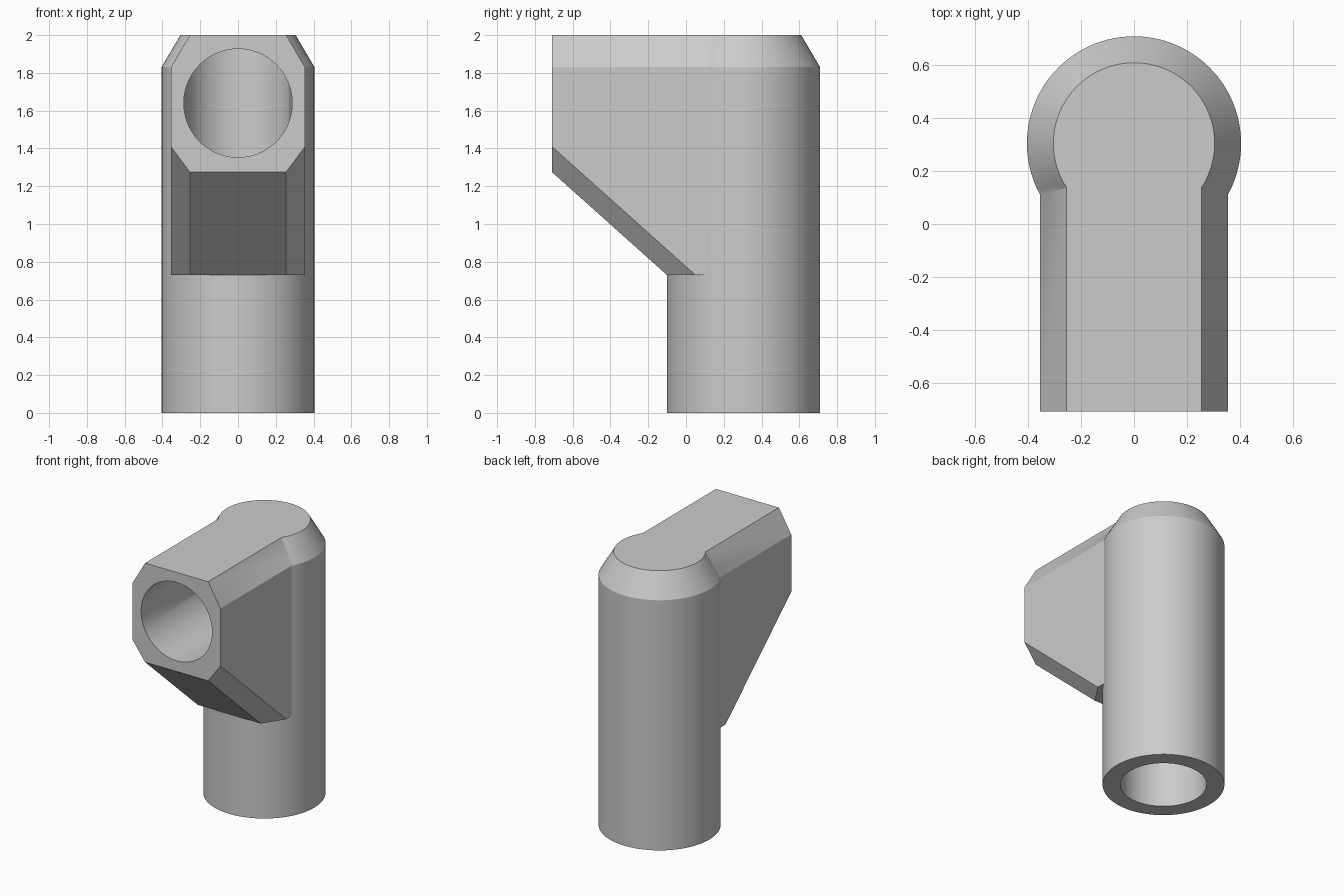
import bpy, bmesh, math
from mathutils import Vector

cube = bpy.data.objects.get("Cube")
if cube:
    bpy.data.objects.remove(cube, do_unlink=True)

AXIS_Y = 0.305      # vertical tube axis
BORE_Z = 1.64       # height of the side port axis
BORE_R = 0.287
SEGMENTS = 96

grey = bpy.data.materials.new("plain grey")
grey.use_nodes = True
colour = (0.6, 0.6, 0.6, 1)
grey.diffuse_color = colour
grey.node_tree.nodes["Principled BSDF"].inputs["Base Color"].default_value = colour


def loft(name, rings):
    """Skin closed rings of points into a capped solid."""
    bm = bmesh.new()
    loops = [[bm.verts.new(p) for p in ring] for ring in rings]
    count = len(loops[0])
    for a, b in zip(loops, loops[1:]):
        for i in range(count):
            j = (i + 1) % count
            bm.faces.new((a[i], a[j], b[j], b[i]))
    bm.faces.new(loops[0])
    bm.faces.new(loops[-1])
    return finish(name, bm)


def finish(name, bm):
    bmesh.ops.recalc_face_normals(bm, faces=bm.faces)
    mesh = bpy.data.meshes.new(name)
    bm.to_mesh(mesh)
    bm.free()
    mesh.materials.append(grey)
    obj = bpy.data.objects.new(name, mesh)
    bpy.context.collection.objects.link(obj)
    return obj


def circle(r):
    steps = [2 * math.pi * i / SEGMENTS for i in range(SEGMENTS)]
    return [(r * math.cos(a), r * math.sin(a)) for a in steps]


def combine(target, tool, operation):
    mod = target.modifiers.new(operation.lower(), "BOOLEAN")
    mod.operation = operation
    mod.solver = "EXACT"
    mod.object = tool
    bpy.context.view_layer.objects.active = target
    bpy.ops.object.modifier_apply(modifier=mod.name)
    bpy.data.objects.remove(tool, do_unlink=True)


# Upright tube with a bevelled top
body = loft("elbow_fitting", [
    [(x, AXIS_Y + y, z) for x, y in circle(r)]
    for r, z in ((0.405, 0), (0.405, 1.83), (0.305, 2))])

# Chamfered side arm whose underside slopes down into the tube
half = [(0.255, 2), (0.355, 1.83), (0.355, 1.41), (0.255, 1.275)]
section = half + [(-x, z) for x, z in reversed(half)]
front_y, drop = -0.71, 0.895 * (AXIS_Y + 0.71)
arm = loft("side_arm", [
    [(x, front_y, z) for x, z in section],
    [(x, AXIS_Y, z if z > 1.5 else z - drop) for x, z in section]])
bm = bmesh.new()
bm.from_mesh(arm.data)
cut = bmesh.ops.bisect_plane(bm, geom=bm.verts[:] + bm.edges[:] + bm.faces[:],
                             plane_co=Vector((0, 0, 0.73)),
                             plane_no=Vector((0, 0, -1)), clear_outer=True)
bmesh.ops.holes_fill(bm, edges=[e for e in bm.edges if e.is_boundary])
bmesh.ops.recalc_face_normals(bm, faces=bm.faces)
bm.to_mesh(arm.data)
bm.free()
combine(body, arm, "UNION")

# Mitred bore from the side port down through the base
ring = circle(BORE_R)
bore = loft("bore_cutter", [
    [(u, -0.9, BORE_Z + v) for u, v in ring],
    [(u, AXIS_Y + v, BORE_Z + v) for u, v in ring],
    [(u, AXIS_Y + v, -0.2) for u, v in ring]])
bore.hide_render = True
combine(body, bore, "DIFFERENCE")

# Smooth round walls, crisp bevels
bpy.ops.object.select_all(action="DESELECT")
body.select_set(True)
bpy.context.view_layer.objects.active = body
bpy.ops.object.shade_smooth_by_angle(angle=math.radians(25))
